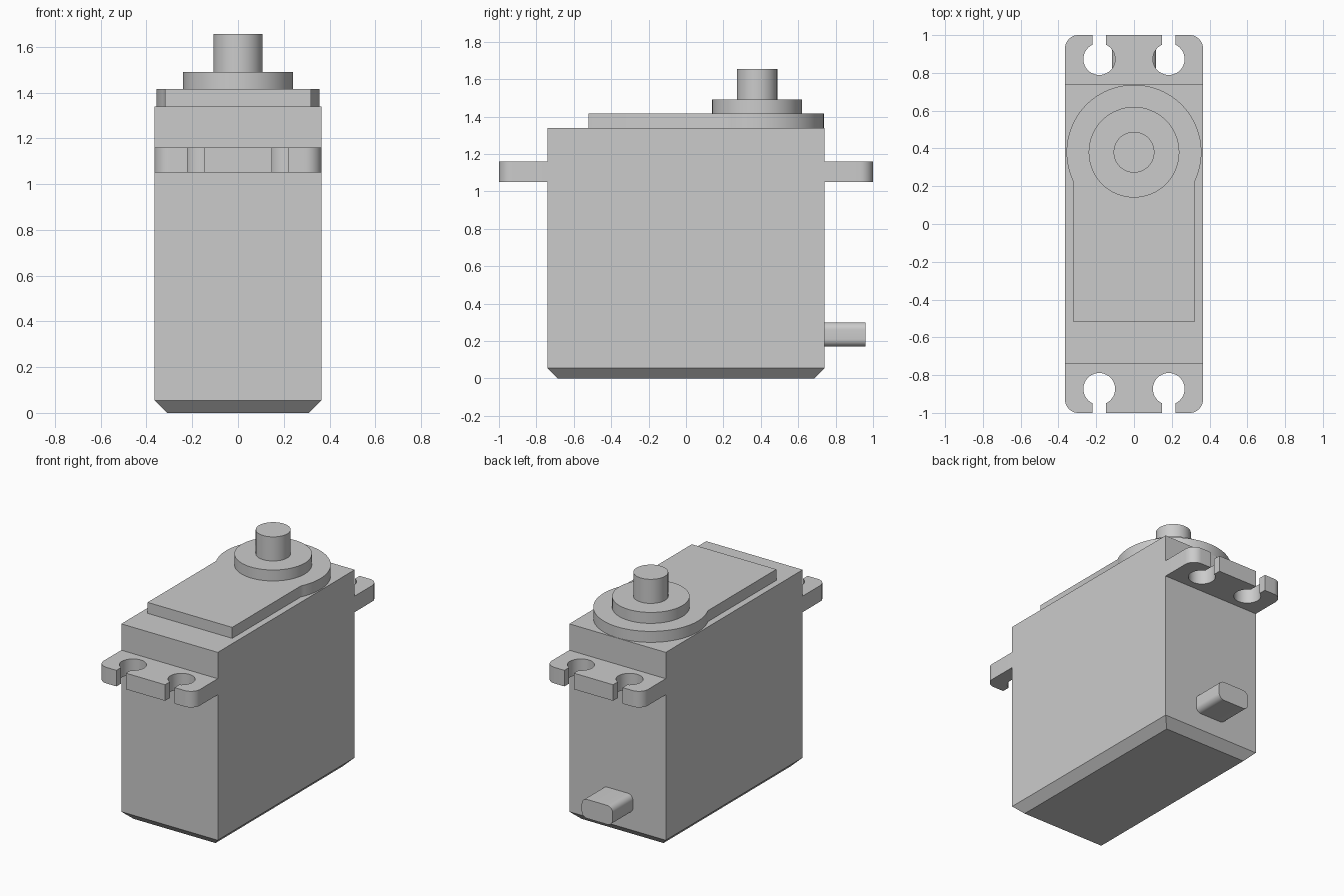
import bpy
import bmesh
from math import asin, cos, pi, radians, sin, sqrt
from mathutils import Matrix

default_cube = bpy.data.objects.get("Cube")
if default_cube:
    bpy.data.objects.remove(default_cube, do_unlink=True)

grey = bpy.data.materials.new("plain grey")
grey.use_nodes = True
colour = (0.6, 0.6, 0.6, 1)
grey.diffuse_color = colour
grey.node_tree.nodes["Principled BSDF"].inputs["Base Color"].default_value = colour

HALF_X, HALF_Y = 0.365, 0.74
SHAFT_Y = 0.38


def arc(cx, cy, r, start, end, steps):
    """Points along an arc, angles in radians."""
    angles = [start + (end - start) * i / steps for i in range(steps + 1)]
    return [(cx + r * cos(a), cy + r * sin(a)) for a in angles]


def finish(name, bm):
    bmesh.ops.recalc_face_normals(bm, faces=bm.faces)
    mesh = bpy.data.meshes.new(name)
    bm.to_mesh(mesh)
    bm.free()
    mesh.materials.append(grey)
    obj = bpy.data.objects.new(name, mesh)
    bpy.context.collection.objects.link(obj)
    bpy.ops.object.select_all(action='DESELECT')
    obj.select_set(True)
    bpy.context.view_layer.objects.active = obj
    bpy.ops.object.shade_smooth_by_angle(angle=radians(30))
    return obj


def prism(name, outline, low, high, matrix=Matrix()):
    """Extrude a closed 2D outline between two heights."""
    bm = bmesh.new()
    face = bm.faces.new([bm.verts.new((x, y, low)) for x, y in outline])
    top = bmesh.ops.extrude_face_region(bm, geom=[face])["geom"]
    verts = [v for v in top if isinstance(v, bmesh.types.BMVert)]
    bmesh.ops.translate(bm, verts=verts, vec=(0, 0, high - low))
    bmesh.ops.transform(bm, matrix=matrix, verts=bm.verts)
    return finish(name, bm)


def disc(name, radius, low, high):
    prism(name, arc(0, SHAFT_Y, radius, 0, 2 * pi, 64)[:-1], low, high)


# Case with a bevelled base
bm = bmesh.new()
rings = []
for inset, z in ((0.055, 0), (0, 0.055), (0, 1.34)):
    x, y = HALF_X - inset, HALF_Y - inset
    rings.append([bm.verts.new((sx * x, sy * y, z))
                  for sx, sy in ((-1, -1), (1, -1), (1, 1), (-1, 1))])
for a, b in zip(rings, rings[1:]):
    for i in range(4):
        j = (i + 1) % 4
        bm.faces.new((a[i], a[j], b[j], b[i]))
bm.faces.new(rings[0])
bm.faces.new(rings[-1])
case = finish("case", bm)
for poly in case.data.polygons:
    poly.use_smooth = False

# Mounting ears with keyhole slots open to the outer edge
HOLE_X, HOLE_Y, HOLE_R, SLOT = 0.184, 0.873, 0.084, 0.036
corner = 0.07
opening = asin(SLOT / HOLE_R)


def keyhole(cx):
    hole = arc(cx, HOLE_Y, HOLE_R, pi / 2 - opening, -1.5 * pi + opening, 36)
    return [(cx + SLOT, 1)] + hole + [(cx - SLOT, 1)]


ear = [(HALF_X, HALF_Y)]
ear += arc(HALF_X - corner, 1 - corner, corner, 0, pi / 2, 10)
ear += keyhole(HOLE_X) + keyhole(-HOLE_X)
ear += arc(corner - HALF_X, 1 - corner, corner, pi / 2, pi, 10)
ear += [(-HALF_X, HALF_Y)]
for name, angle in (("back_ear", 0), ("front_ear", pi)):
    prism(name, ear, 1.05, 1.16, Matrix.Rotation(angle, 4, 'Z'))

# Gear cover: a plate whose back end swells into a round
COVER_X, COVER_R = 0.32, 0.357
bend = asin(sqrt(COVER_R ** 2 - COVER_X ** 2) / COVER_R)
cover = [(-COVER_X, -0.52), (COVER_X, -0.52)]
cover += arc(0, SHAFT_Y, COVER_R, -bend, pi + bend, 64)
prism("gear_cover", cover, 1.34, 1.415)

# Output collar and shaft
disc("collar", 0.24, 1.415, 1.49)
disc("shaft", 0.108, 1.49, 1.655)

# Cable stub with rounded edges on the back
CABLE_X, CABLE_Z, r = 0.117, 0.065, 0.04
stub = []
for quarter, (sx, sz) in enumerate(((1, 1), (-1, 1), (-1, -1), (1, -1))):
    stub += arc(sx * (CABLE_X - r), 0.235 + sz * (CABLE_Z - r), r,
                quarter * pi / 2, (quarter + 1) * pi / 2, 8)
prism("cable_stub", stub, -0.96, -HALF_Y, Matrix.Rotation(pi / 2, 4, 'X'))
